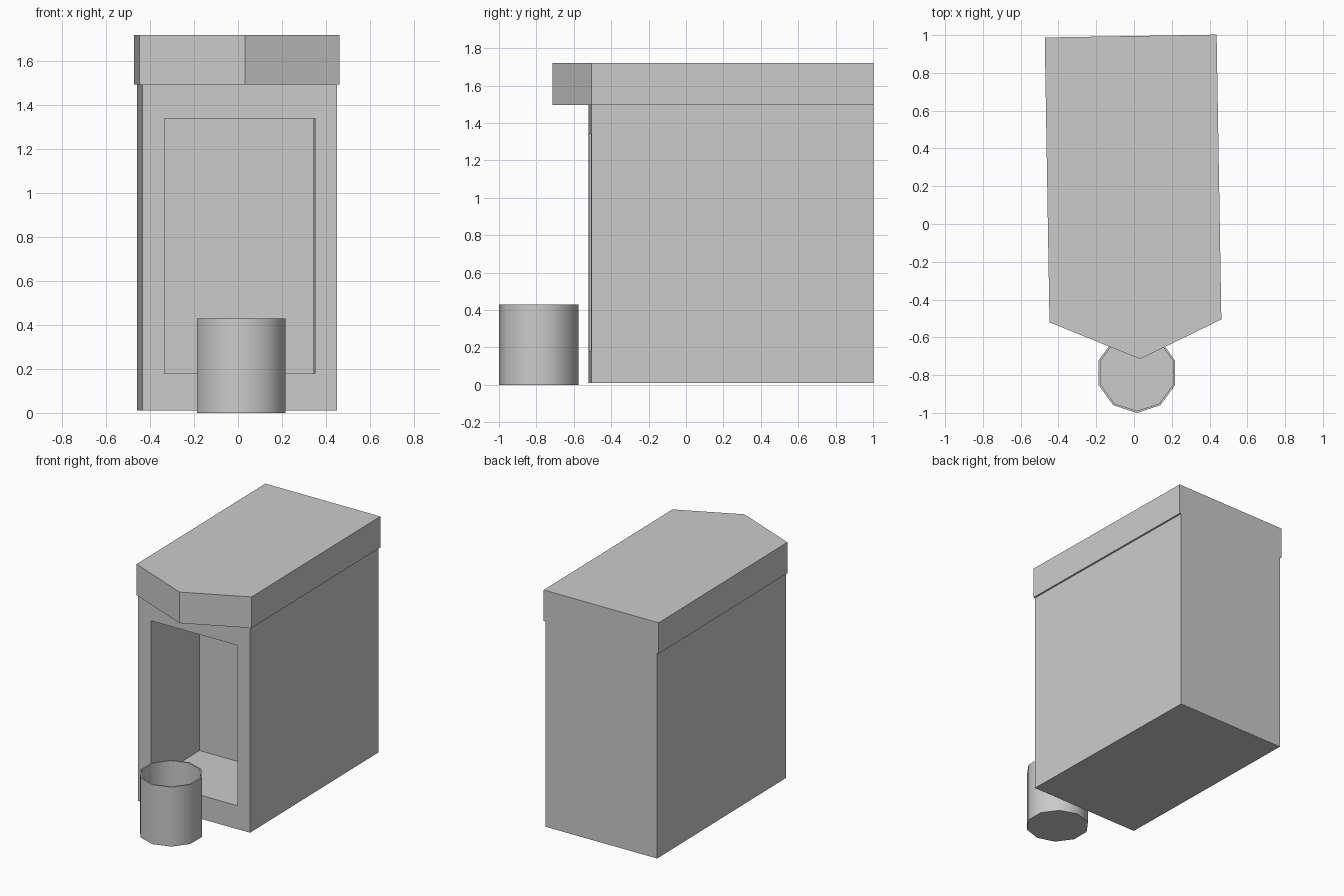
import bpy
import bmesh
import math
from mathutils import Matrix

cube = bpy.data.objects.get("Cube")
if cube:
    bpy.data.objects.remove(cube, do_unlink=True)

# Single plain grey
grey = bpy.data.materials.new("plain_grey")
grey.use_nodes = True
GREY = (0.6, 0.6, 0.6, 1.0)
grey.diffuse_color = GREY
grey.node_tree.nodes["Principled BSDF"].inputs["Base Color"].default_value = GREY

TURN = 0.0167          # slight turn of the booth about z
CENTRE = (-0.005, 0.241)
HALF_DEPTH = 0.754


def finish(name, bm, location, turn=0.0):
    bmesh.ops.recalc_face_normals(bm, faces=bm.faces)
    mesh = bpy.data.meshes.new(name)
    bm.to_mesh(mesh)
    bm.free()
    mesh.materials.append(grey)
    obj = bpy.data.objects.new(name, mesh)
    obj.location = location
    obj.rotation_euler.z = turn
    bpy.context.collection.objects.link(obj)
    return obj


def prism(outline, z0, z1):
    """Upright prism over a plan outline."""
    bm = bmesh.new()
    base = bm.faces.new([bm.verts.new((x, y, z0)) for x, y in outline])
    top = bmesh.ops.extrude_face_region(bm, geom=[base], use_keep_orig=True)["geom"]
    verts = [g for g in top if isinstance(g, bmesh.types.BMVert)]
    bmesh.ops.translate(bm, verts=verts, vec=(0, 0, z1 - z0))
    bmesh.ops.recalc_face_normals(bm, faces=bm.faces)
    return bm


# Booth body with a deep front opening
w, d = 0.4425, HALF_DEPTH
bm = prism([(-w, -d), (w, -d), (w, d), (-w, d)], 0.01, 1.495)
front = min(bm.faces, key=lambda f: f.calc_center_median().y)
bmesh.ops.inset_individual(bm, faces=[front], thickness=0.1)
for v in front.verts:
    v.co.x = math.copysign(0.3425, v.co.x)
    v.co.z = 1.34 if v.co.z > 0.7 else 0.18
recess = bmesh.ops.extrude_discrete_faces(bm, faces=[front])["faces"]
bmesh.ops.translate(bm, verts=recess[0].verts[:], vec=(0, 0.57, 0))
finish("booth_body", bm, (*CENTRE, 0), TURN)

# Roof slab with a pointed front overhang
w = 0.455
bm = prism([(-w, -d), (0.021, -0.956), (w, -d), (w, d), (-w, d)], 1.495, 1.72)
finish("roof", bm, (*CENTRE, 0), TURN)

# Ten-sided hollow bin in front of the opening
RADIUS, HEIGHT, FLOOR = 0.2125, 0.43, 0.012
bm = bmesh.new()
bmesh.ops.create_cone(bm, cap_ends=True, segments=10, radius1=RADIUS,
                      radius2=RADIUS, depth=HEIGHT,
                      matrix=Matrix.Rotation(math.pi / 2, 4, "Z"))
# Put a corner straight at the front
tip = min(bm.verts, key=lambda v: v.co.y).co
offset = math.atan2(tip.y, tip.x) + math.pi / 2
bmesh.ops.rotate(bm, verts=bm.verts, matrix=Matrix.Rotation(-offset, 3, "Z"))
top = max(bm.faces, key=lambda f: f.calc_center_median().z)
bmesh.ops.inset_individual(bm, faces=[top], thickness=0.011)
well = bmesh.ops.extrude_discrete_faces(bm, faces=[top])["faces"]
bmesh.ops.translate(bm, verts=well[0].verts[:], vec=(0, 0, FLOOR - HEIGHT))
bin_obj = finish("bin", bm, (0.015, -0.7875, HEIGHT / 2))

bpy.ops.object.select_all(action="DESELECT")
bin_obj.select_set(True)
bpy.context.view_layer.objects.active = bin_obj
bpy.ops.object.shade_smooth_by_angle(angle=math.radians(40))
